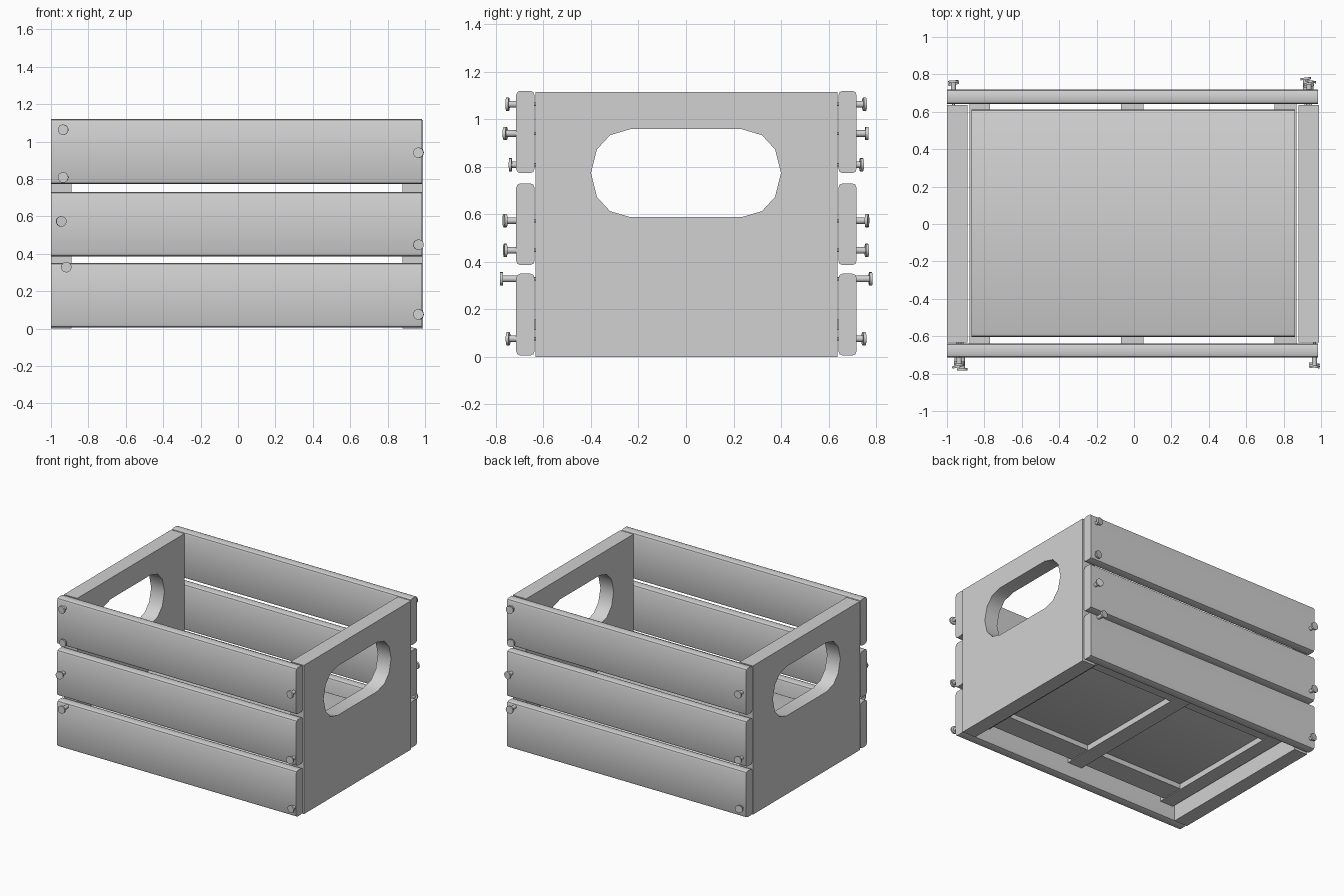
import bpy, bmesh, math, random
from mathutils import Matrix, Vector

random.seed(4)
if "Cube" in bpy.data.objects:
    bpy.data.objects.remove(bpy.data.objects["Cube"], do_unlink=True)

# Single plain grey for the whole crate
GREY = (0.64, 0.64, 0.64, 1)
grey = bpy.data.materials.new("plain_grey")
grey.use_nodes = True
grey.diffuse_color = GREY
next(n for n in grey.node_tree.nodes if n.type == "BSDF_PRINCIPLED").inputs["Base Color"].default_value = GREY


def activate(obj):
    bpy.ops.object.select_all(action="DESELECT")
    obj.select_set(True)
    bpy.context.view_layer.objects.active = obj


def finish(name, bm, smooth=True):
    mesh = bpy.data.meshes.new(name)
    bm.to_mesh(mesh)
    bm.free()
    mesh.materials.append(grey)
    obj = bpy.data.objects.new(name, mesh)
    bpy.context.collection.objects.link(obj)
    if smooth:
        activate(obj)
        bpy.ops.object.shade_smooth_by_angle(angle=math.radians(40))


def board(name, x, y, z, radius=0):
    """Box between (min, max) pairs, with its lengthwise edges rounded."""
    bm = bmesh.new()
    size = [b - a for a, b in (x, y, z)]
    centre = Vector([(a + b) / 2 for a, b in (x, y, z)])
    bmesh.ops.create_cube(bm, size=1, matrix=Matrix.Translation(centre) @ Matrix.Diagonal((*size, 1)))
    if radius:
        along_x = [e for e in bm.edges
                   if abs(e.verts[0].co.x - e.verts[1].co.x) > 0.01]
        bmesh.ops.bevel(bm, geom=along_x, offset=radius, segments=2,
                        profile=0.5, affect="EDGES")
    finish(name, bm, radius > 0)


# End panels with a rounded handle opening
MID = 0.773
quarter = [(0.235, 0.185), (0.32, 0.16), (0.375, 0.1)]
half = quarter + [(0.4, 0)] + [(y, -z) for y, z in reversed(quarter)]
opening = [(y, z + MID) for y, z in half + [(-y, z) for y, z in reversed(half)]]
outline = [(-0.633, 0), (0.637, 0), (0.637, 1.115), (-0.633, 1.115)]


def end_panel(name, x):
    curve = bpy.data.curves.new(name, "CURVE")
    curve.dimensions = "2D"
    curve.fill_mode = "BOTH"
    curve.extrude = 0.055
    for points in (outline, opening):
        spline = curve.splines.new("POLY")
        spline.points.add(len(points) - 1)
        for p, (y, z) in zip(spline.points, points):
            p.co = (y, z, 0, 1)
        spline.use_cyclic_u = True
    curve.materials.append(grey)
    obj = bpy.data.objects.new(name, curve)
    bpy.context.collection.objects.link(obj)
    obj.location.x = x
    obj.rotation_euler = (math.pi / 2, 0, math.pi / 2)
    activate(obj)
    bpy.ops.object.convert(target="MESH")
    bpy.ops.object.shade_smooth_by_angle(angle=math.radians(50))


end_panel("right_end_panel", -0.945)
end_panel("left_end_panel", 0.935)

# Side slats, three on each long side
for i, (low, high) in enumerate([(0.005, 0.35), (0.386, 0.73), (0.773, 1.12)]):
    board(f"front_slat_{i}", (-1, 0.983), (-0.715, -0.638), (low, high), 0.018)
    board(f"back_slat_{i}", (-1, 0.983), (0.642, 0.718), (low, high), 0.018)

# Floor board on a thin frame of cross battens and long rails
board("floor_board", (-0.87, 0.86), (-0.603, 0.612), (0.155, 0.265), 0.018)
for i, (a, b) in enumerate([(-0.88, -0.77), (-0.07, 0.05), (0.75, 0.87)]):
    board(f"floor_batten_{i}", (a, b), (-0.638, 0.642), (0.112, 0.157))
for name, a, b in [("front", -0.6, -0.43), ("back", 0.44, 0.61)]:
    board(f"{name}_floor_rail", (-0.86, 0.86), (a, b), (0.118, 0.157))


# Nails: slightly bent flat head, thick neck and thin shank ending in the panel
def nail(name, x, z, reach, side):
    bm = bmesh.new()
    bend = Matrix.Rotation(math.radians(random.uniform(-14, 14)), 4, "Y")
    tip = 0.6 - reach
    for radius, start, end, turn in [(0.028, -0.012, 0, bend),
                                     (0.014, -0.08, -0.006, Matrix()),
                                     (0.007, tip, -0.08, Matrix())]:
        bmesh.ops.create_cone(bm, cap_ends=True, segments=16, radius1=radius,
                              radius2=radius, depth=end - start,
                              matrix=Matrix.Translation((0, 0, (start + end) / 2)) @ turn)
    outward = Matrix.Rotation(-side * math.pi / 2, 4, "X")
    bm.transform(Matrix.Translation((x, side * reach, z)) @ outward)
    finish(name, bm)


nails = [(-0.935, 1.063, 0.757), (-0.935, 0.808, 0.745), (0.965, 0.94, 0.767),
         (-0.945, 0.573, 0.768), (0.965, 0.448, 0.767),
         (-0.918, 0.328, 0.783), (0.965, 0.076, 0.755)]
for i, (x, z, reach) in enumerate(nails):
    nail(f"front_nail_{i}", x, z, reach, -1)
    nail(f"back_nail_{i}", -x, z, reach, 1)
